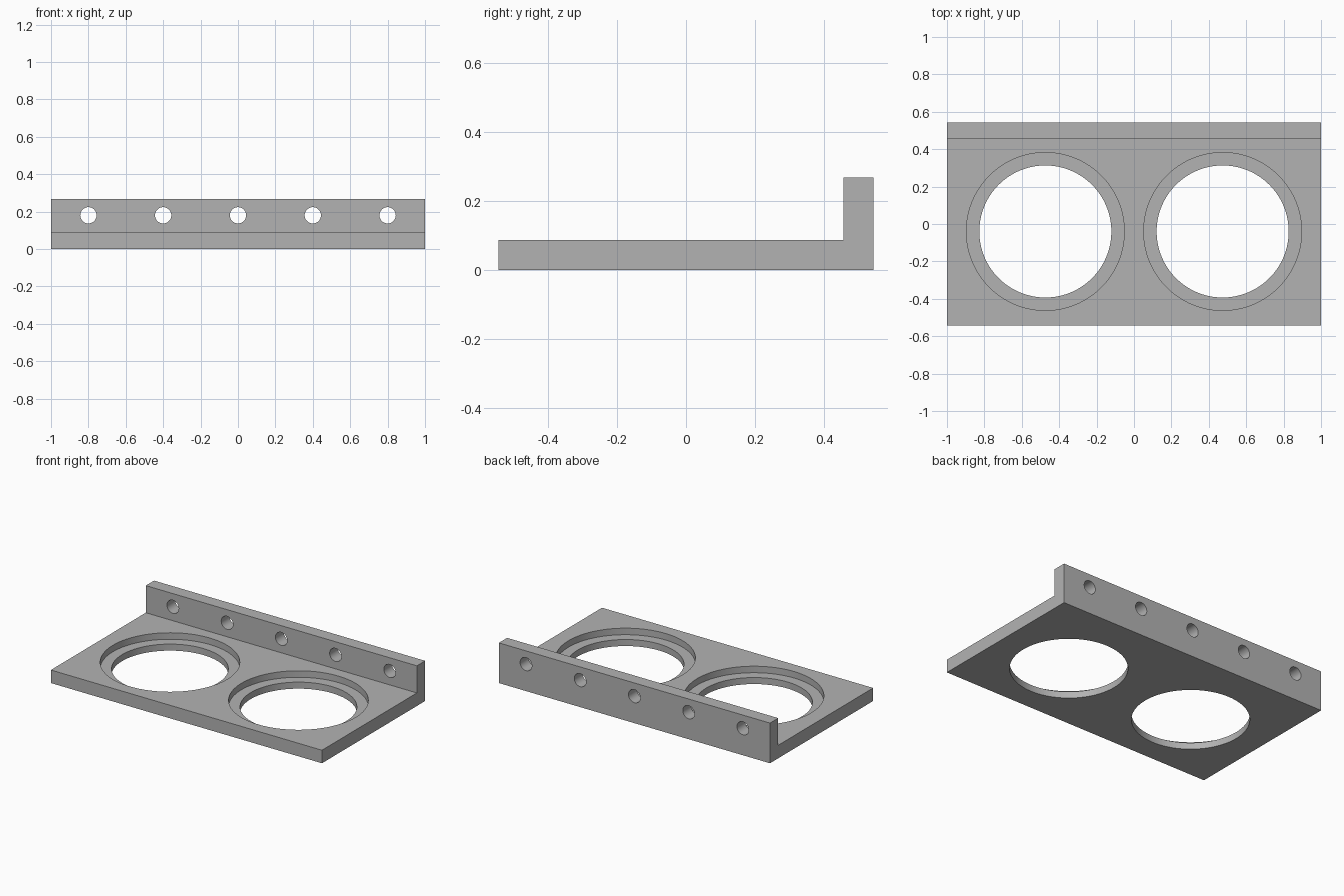
import bpy
import bmesh
from math import pi, radians

cube = bpy.data.objects.get("Cube")
if cube:
    bpy.data.objects.remove(cube, do_unlink=True)

# Overall sizes
HALF_X, HALF_Y = 1.0, 0.5435
PLATE, WALL, HEIGHT = 0.087, 0.087, 0.268
RING_X, RING_Y = 0.474, -0.04
RIM_R, HOLE_R, SEAT_Z = 0.422, 0.353, 0.0435
BOLT_R, BOLT_Z, BOLT_STEP = 0.0435, 0.18, 0.4

grey = bpy.data.materials.new("plain grey")
grey.use_nodes = True
colour = (0.45, 0.45, 0.45, 1)
grey.diffuse_color = colour
grey.node_tree.nodes["Principled BSDF"].inputs["Base Color"].default_value = colour


def cutter(name, location, radius, depth, sides, turn=0):
    """Hidden cylinder used to drill the bracket."""
    bpy.ops.mesh.primitive_cylinder_add(vertices=sides, radius=radius, depth=depth,
                                        location=location, rotation=(turn, 0, 0))
    ob = bpy.context.object
    ob.name = name
    ob.data.materials.append(grey)
    ob.hide_render = True
    return ob


# Bracket body: L-shaped profile swept across the width
profile = [(-HALF_Y, 0), (HALF_Y, 0), (HALF_Y, HEIGHT), (HALF_Y - WALL, HEIGHT),
           (HALF_Y - WALL, PLATE), (-HALF_Y, PLATE)]
bm = bmesh.new()
face = bm.faces.new([bm.verts.new((-HALF_X, y, z)) for y, z in profile])
swept = bmesh.ops.extrude_face_region(bm, geom=[face])["geom"]
bmesh.ops.translate(bm, vec=(2 * HALF_X, 0, 0),
                    verts=[g for g in swept if isinstance(g, bmesh.types.BMVert)])
bmesh.ops.recalc_face_normals(bm, faces=bm.faces)
mesh = bpy.data.meshes.new("bracket")
bm.to_mesh(mesh)
bm.free()
bracket = bpy.data.objects.new("bracket", mesh)
bpy.context.collection.objects.link(bracket)
mesh.materials.append(grey)

# Two stepped round openings in the plate
cutters = []
for side in (-1, 1):
    x = side * RING_X
    cutters.append(cutter("opening_cutter", (x, RING_Y, 0), HOLE_R, 1, 128))
    cutters.append(cutter("seat_cutter", (x, RING_Y, SEAT_Z + 0.1), RIM_R, 0.2, 128))

# Row of bolt holes through the back wall
for i in range(-2, 3):
    cutters.append(cutter("bolt_hole_cutter", (i * BOLT_STEP, HALF_Y, BOLT_Z),
                          BOLT_R, 0.4, 48, pi / 2))

# Apply the cuts, then remove the helpers
bpy.ops.object.select_all(action="DESELECT")
bracket.select_set(True)
bpy.context.view_layer.objects.active = bracket
for ob in cutters:
    cut = bracket.modifiers.new("cut", "BOOLEAN")
    cut.operation = "DIFFERENCE"
    cut.solver = "EXACT"
    cut.object = ob
    bpy.ops.object.modifier_apply(modifier=cut.name)
for ob in cutters:
    bpy.data.objects.remove(ob, do_unlink=True)

# Smooth bores with crisp rims
bpy.ops.object.shade_smooth_by_angle(angle=radians(30))
